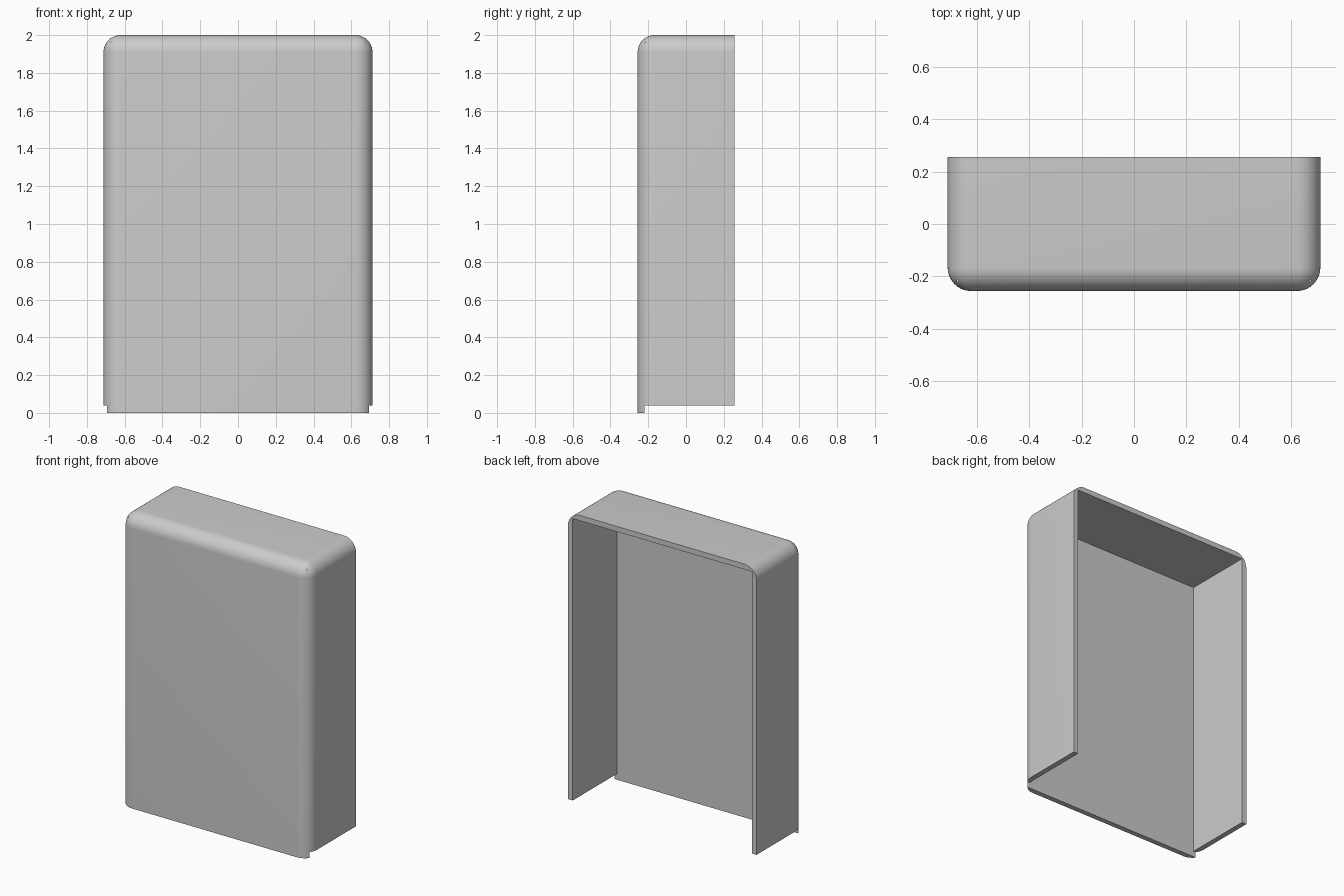
import bpy, bmesh
from math import radians

if "Cube" in bpy.data.objects:
    bpy.data.objects.remove(bpy.data.objects["Cube"], do_unlink=True)

HX, HY, TOP = 0.712, 0.256, 2.0      # half width, half depth, height
WALL, RADIUS, LIFT = 0.036, 0.09, 0.04


def box(name, lo, hi, round_edge=None):
    """Box between two corners, rounding the edges picked by a rule."""
    bm = bmesh.new()
    bmesh.ops.create_cube(bm, size=1)
    for v in bm.verts:
        v.co = [hi[i] if v.co[i] > 0 else lo[i] for i in range(3)]
    if round_edge:
        edges = [e for e in bm.edges if round_edge(e)]
        bmesh.ops.bevel(bm, geom=edges, offset=RADIUS, segments=10,
                        profile=0.5, affect='EDGES')
    mesh = bpy.data.meshes.new(name)
    bm.to_mesh(mesh)
    bm.free()
    obj = bpy.data.objects.new(name, mesh)
    bpy.context.collection.objects.link(obj)
    return obj


def cut(target, cutter):
    """Subtract the cutter from the target, then discard it."""
    cutter.hide_render = True
    mod = target.modifiers.new("cut", 'BOOLEAN')
    mod.operation, mod.solver, mod.object = 'DIFFERENCE', 'EXACT', cutter
    bpy.context.view_layer.objects.active = target
    bpy.ops.object.modifier_apply(modifier=mod.name)
    bpy.data.objects.remove(cutter, do_unlink=True)


def is_rounded(edge):
    # Front and top edges are rounded; the open back and bottom stay square
    a, b = (v.co for v in edge.verts)
    on_back = a.y > 0 and b.y > 0
    on_bottom = a.z < 1 and b.z < 1
    return not (on_back or on_bottom)


# Outer cover
cover = box("cover_shell", (-HX, -HY, 0), (HX, HY, TOP), is_rounded)

# Hollow interior, open at the back and bottom
inner_x, inner_y = HX - WALL, -HY + WALL
cut(cover, box("cavity_cutter", (-inner_x, inner_y, -1), (inner_x, 1, TOP - WALL)))

# Side walls stop short of the ground, leaving a lip below the front panel
cut(cover, box("lip_cutter", (-1, inner_y, -2), (1, 2, LIFT)))

# Plain grey plastic
grey = bpy.data.materials.new("light_grey")
grey.use_nodes = True
colour = (0.6, 0.6, 0.6, 1)
grey.diffuse_color = colour
grey.node_tree.nodes["Principled BSDF"].inputs["Base Color"].default_value = colour
cover.data.materials.clear()
cover.data.materials.append(grey)

bpy.ops.object.select_all(action='DESELECT')
cover.select_set(True)
bpy.context.view_layer.objects.active = cover
bpy.ops.object.shade_smooth_by_angle(angle=radians(30))
